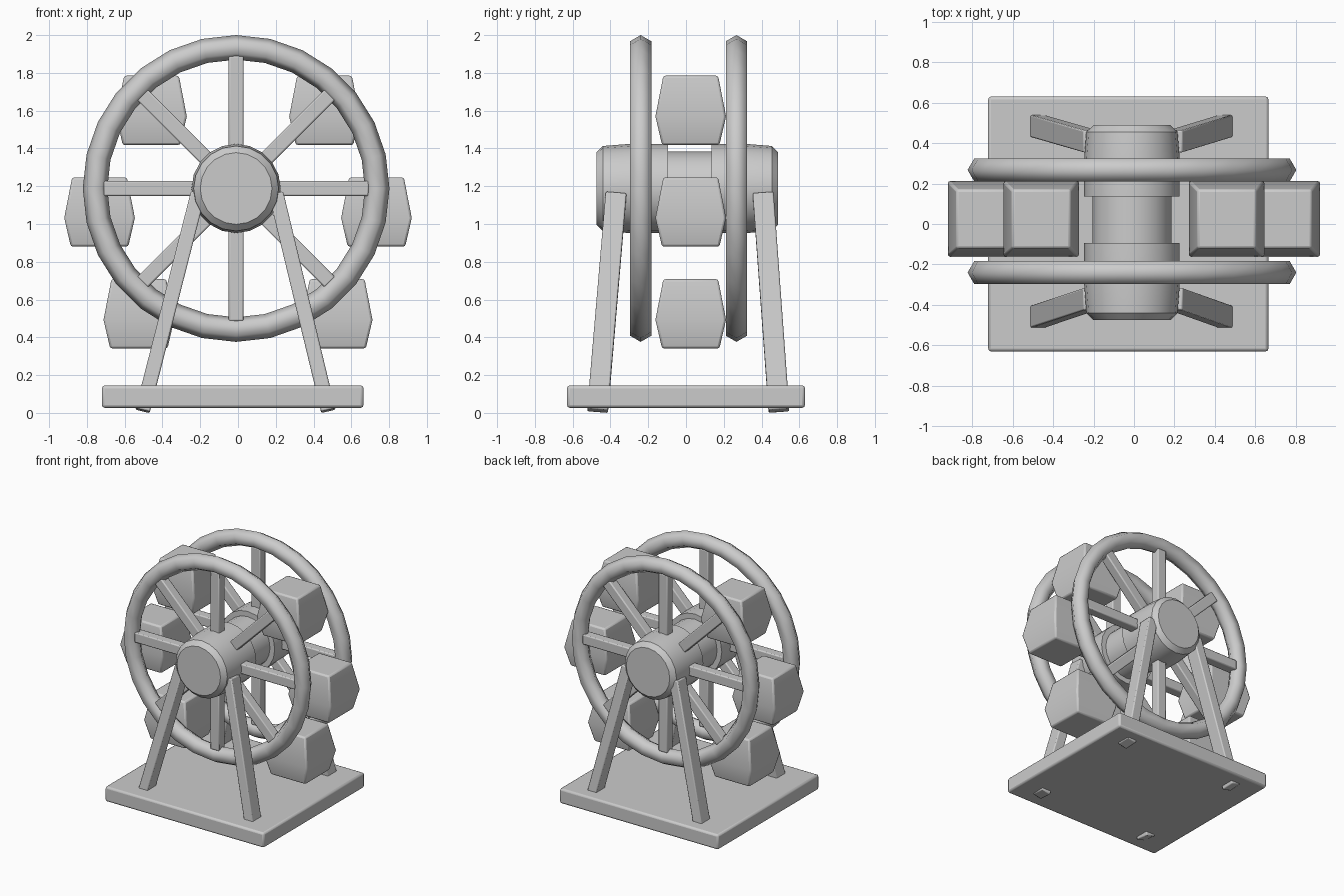
import bpy, bmesh, math
from mathutils import Vector, Matrix

if "Cube" in bpy.data.objects:
    bpy.data.objects.remove(bpy.data.objects["Cube"])

WHEEL = Vector((-0.01, 0.013, 1.188))   # wheel centre
RING_Y = (-0.24, 0.267)                 # planes of the two rings


def make(name, bm, bevel=0.0, smooth=0):
    bmesh.ops.recalc_face_normals(bm, faces=bm.faces)
    mesh = bpy.data.meshes.new(name)
    bm.to_mesh(mesh)
    bm.free()
    ob = bpy.data.objects.new(name, mesh)
    bpy.context.collection.objects.link(ob)
    if bevel:
        mod = ob.modifiers.new("bevel", 'BEVEL')
        mod.width, mod.segments = bevel, 2
    if smooth:
        bpy.ops.object.select_all(action='DESELECT')
        ob.select_set(True)
        bpy.context.view_layer.objects.active = ob
        bpy.ops.object.shade_smooth_by_angle(angle=math.radians(smooth))
    return ob


def box(name, center, size, bevel):
    bm = bmesh.new()
    bmesh.ops.create_cube(bm, size=1)
    bmesh.ops.transform(bm, matrix=Matrix.Translation(center) @ Matrix.Diagonal((*size, 1)), verts=bm.verts)
    return make(name, bm, bevel, 35)


def beam(name, a, b, depth, width, bevel=0.008):
    """Box from a to b; depth is measured along y as far as possible."""
    a, b = Vector(a), Vector(b)
    axis = (b - a).normalized()
    side = Vector((0, 1, 0)).cross(axis).normalized()
    front = axis.cross(side)
    bm = bmesh.new()
    ends = [[bm.verts.new(p + side * sx * width / 2 + front * sy * depth / 2)
             for sx, sy in ((-1, -1), (1, -1), (1, 1), (-1, 1))] for p in (a, b)]
    bm.faces.new(ends[0])
    bm.faces.new(ends[1])
    for i in range(4):
        j = (i + 1) % 4
        bm.faces.new((ends[0][i], ends[0][j], ends[1][j], ends[1][i]))
    return make(name, bm, bevel, 35)


def lathe(name, profile, steps, smooth):
    """Revolve (radius, y) points about the wheel axle."""
    bm = bmesh.new()
    loops = []
    for r, y in profile:
        loops.append([bm.verts.new((WHEEL.x + r * math.sin(t), y, WHEEL.z + r * math.cos(t)))
                      for t in (2 * math.pi * i / steps for i in range(steps))])
    closed = profile[0] == profile[-1]
    for a, b in zip(loops, loops[1:]):
        for i in range(steps):
            j = (i + 1) % steps
            bm.faces.new((a[i], a[j], b[j], b[i]))
    if closed:
        bmesh.ops.remove_doubles(bm, verts=bm.verts, dist=1e-5)
    else:
        bm.faces.new(loops[0])
        bm.faces.new(loops[-1])
    return make(name, bm, 0, smooth)


# Base slab
box("base", (-0.028, 0, 0.086), (1.385, 1.26, 0.118), 0.015)

# Support legs, running slightly through the base
for label, foot_y, top_y in (("front", -0.468, -0.37), ("back", 0.492, 0.408)):
    for side, foot_x, top_x in (("left", -0.505, -0.212), ("right", 0.478, 0.202)):
        beam(f"{label}_{side}_leg", (foot_x, foot_y, 0.012), (top_x, top_y, 1.16), 0.11, 0.078)

# Hub: two tapered drums joined by a thinner axle
lathe("hub", [(0.19, -0.475), (0.225, -0.44), (0.236, -0.30), (0.236, -0.095), (0.195, -0.095),
              (0.195, 0.135), (0.236, 0.135), (0.236, 0.32), (0.225, 0.455), (0.19, 0.488)], 20, 40)

# Rings with six-sided tubes, and eight spokes in each
for label, y in zip(("front", "back"), RING_Y):
    tube = [(0.747 + 0.065 * math.cos(k % 6 * math.pi / 3), y + 0.065 * math.sin(k % 6 * math.pi / 3))
            for k in range(7)]
    lathe(f"{label}_ring", tube, 28, 65)
    for k in range(8):
        t = k * math.pi / 4
        d = Vector((math.cos(t), 0, math.sin(t)))
        c = Vector((WHEEL.x, y, WHEEL.z))
        beam(f"{label}_spoke_{k + 1}", c + d * 0.15, c + d * 0.702, 0.075, 0.078)


# Gondola: box that bulges just below its middle
def gondola(name, x, top):
    bm = bmesh.new()
    loops = []
    for half, z in ((0.145, top), (0.187, top - 0.215), (0.152, top - 0.367)):
        loops.append([bm.verts.new((x + sx * half, 0.025 + sy * half, z))
                      for sx, sy in ((-1, -1), (1, -1), (1, 1), (-1, 1))])
    bm.faces.new(loops[0])
    bm.faces.new(loops[2])
    for a, b in zip(loops, loops[1:]):
        for i in range(4):
            j = (i + 1) % 4
            bm.faces.new((a[i], a[j], b[j], b[i]))
    make(name, bm, 0.012, 35)


# Six gondolas, each hung from a crossbar between the rings
for row, gx, top, bx, bz in (("upper", 0.458, 1.785, 0.485, 1.775),
                             ("middle", 0.733, 1.247, 0.74, 1.237),
                             ("lower", 0.525, 0.708, 0.545, 0.69)):
    for side, s in (("left", -1), ("right", 1)):
        gondola(f"{row}_{side}_gondola", s * gx, top)
        beam(f"{row}_{side}_crossbar", (s * bx - 0.008, -0.21, bz), (s * bx - 0.008, 0.26, bz), 0.08, 0.07)
